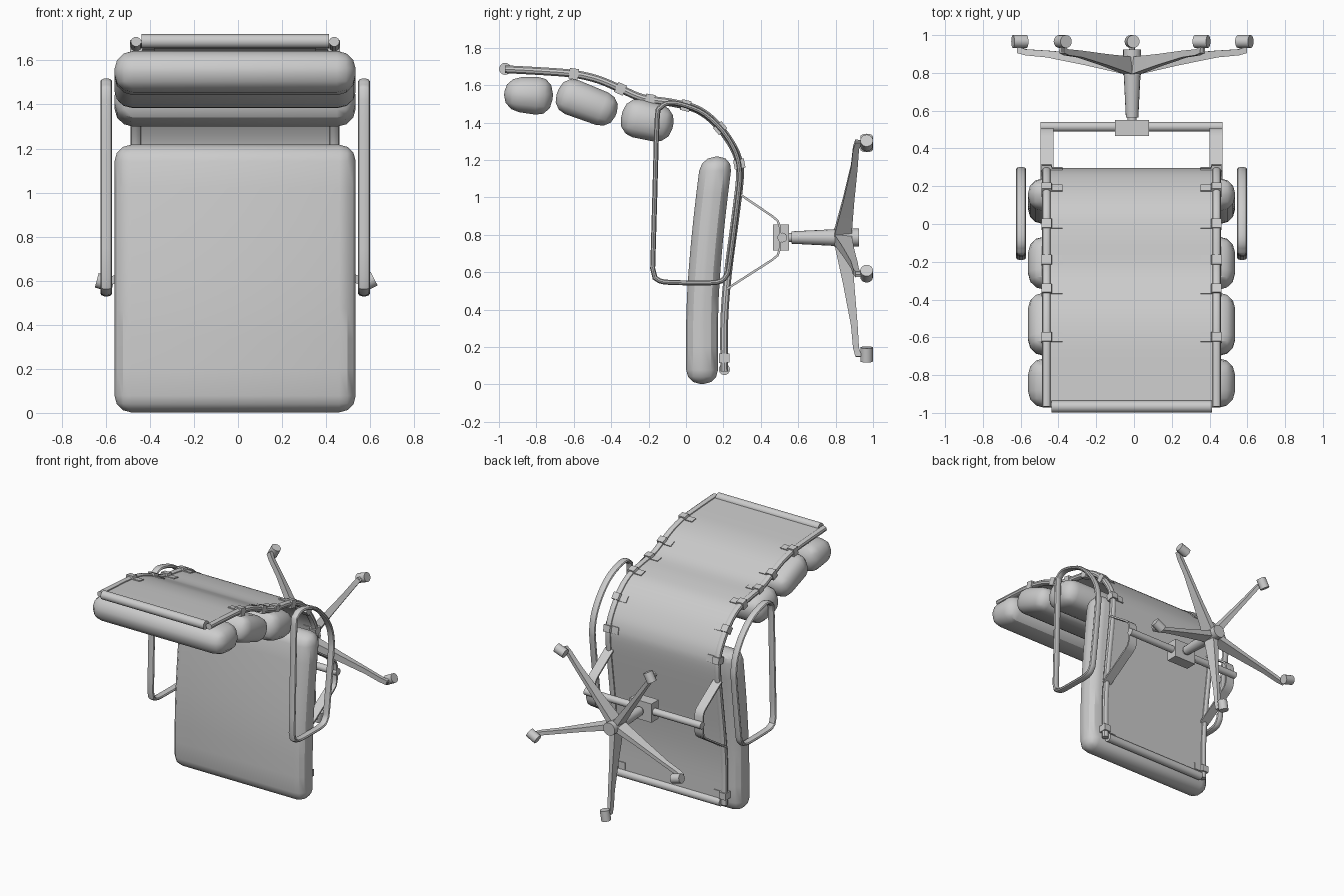
import bpy, bmesh, math
from mathutils import Vector, Matrix

if "Cube" in bpy.data.objects:
    bpy.data.objects.remove(bpy.data.objects["Cube"])

CX = -0.013          # chair body sits slightly left of the base's bounding centre
HUB = Vector((-0.01, 0, 0.785))


def finish(name, bm, smooth=35):
    bmesh.ops.recalc_face_normals(bm, faces=bm.faces)
    me = bpy.data.meshes.new(name)
    bm.to_mesh(me)
    bm.free()
    ob = bpy.data.objects.new(name, me)
    bpy.context.collection.objects.link(ob)
    if smooth:
        for o in bpy.context.selected_objects:
            o.select_set(False)
        ob.select_set(True)
        bpy.context.view_layer.objects.active = ob
        bpy.ops.object.shade_smooth_by_angle(angle=math.radians(smooth))
    return ob


def spline(pts, n=4):
    """Catmull-Rom through 2D points."""
    P = [Vector(p) for p in pts]
    P = [2 * P[0] - P[1]] + P + [2 * P[-1] - P[-2]]
    out = []
    for a, b, c, d in zip(P, P[1:], P[2:], P[3:]):
        for k in range(n):
            t = k / n
            out.append(0.5 * (2 * b + (c - a) * t + (2 * a - 5 * b + 4 * c - d) * t * t
                              + (3 * b - a - 3 * c + d) * t ** 3))
    return out + [P[-2]]


def sweep(name, path, section, x, closed=False, smooth=35):
    """Sweep an (x, normal) section along a path in the y-z plane."""
    bm = bmesh.new()
    path = [Vector(p) for p in path]
    n, rings = len(path), []
    for i, p in enumerate(path):
        a = path[i - 1] if (closed or i) else p
        b = path[(i + 1) % n] if (closed or i < n - 1) else p
        t1 = (p - a).normalized() if (p - a).length else (b - p).normalized()
        t2 = (b - p).normalized() if (b - p).length else t1
        t = (t1 + t2).normalized()
        nor = Vector((t.y, -t.x)) / max(0.5, t.dot(t1))
        rings.append([bm.verts.new((x + u, p.x + nor.x * v, p.y + nor.y * v)) for u, v in section])
    m = len(section)
    for i in range(n if closed else n - 1):
        r, q = rings[i], rings[(i + 1) % n]
        for j in range(m):
            bm.faces.new((r[j], r[(j + 1) % m], q[(j + 1) % m], q[j]))
    if not closed:
        bm.faces.new(rings[0])
        bm.faces.new(rings[-1])
    return finish(name, bm, smooth)


def oval(a, b, n=10):
    return [(a * math.cos(2 * math.pi * k / n), b * math.sin(2 * math.pi * k / n)) for k in range(n)]


def rect(a, b):
    return [(-a, -b), (a, -b), (a, b), (-a, b)]


def rod(name, p, q, r1, r2=None, seg=16):
    p, q = Vector(p), Vector(q)
    bm = bmesh.new()
    rot = (q - p).to_track_quat('Z', 'Y').to_matrix().to_4x4()
    bmesh.ops.create_cone(bm, cap_ends=True, segments=seg, radius1=r1,
                          radius2=r1 if r2 is None else r2, depth=(q - p).length,
                          matrix=Matrix.Translation((p + q) / 2) @ rot)
    return finish(name, bm)


def cushion(name, size, loc, tilt, bevel, shape=None):
    bm = bmesh.new()
    bmesh.ops.create_cube(bm, size=1, matrix=Matrix.Diagonal((*size, 1)))
    bmesh.ops.bevel(bm, geom=bm.edges[:], offset=bevel, segments=3, profile=0.5, affect='EDGES')
    if shape:
        shape(bm)
    bm.transform(Matrix.Translation(loc) @ Matrix.Rotation(math.radians(tilt), 4, 'X'))
    return finish(name, bm, 30)


# Seat cushion, gently bent
def bend_seat(bm):
    for k in range(1, 8):
        bmesh.ops.bisect_plane(bm, geom=bm.verts[:] + bm.edges[:] + bm.faces[:],
                               plane_co=(0, 0, -0.55 + k * 0.1375), plane_no=(0, 0, 1))
    for v in bm.verts:
        v.co.y += 0.08 * max(0, (v.co.z + 0.26) / 0.87) ** 1.5


cushion("seat_cushion", (1.095, 0.17, 1.215), (CX, 0.086, 0.61), 0, 0.075, bend_seat)


# Three back cushions, tapered toward the outer end
def taper(amount):
    def f(bm):
        for v in bm.verts:
            v.co.z *= 1 + amount * v.co.y
    return f


cushion("lower_back_cushion", (1.095, 0.28, 0.205), (CX, -0.207, 1.41), -13, 0.085, taper(-0.3))
cushion("middle_back_cushion", (1.095, 0.335, 0.19), (CX, -0.53, 1.505), -21, 0.08, taper(-0.3))
cushion("upper_back_cushion", (1.095, 0.26, 0.195), (CX, -0.842, 1.546), -4, 0.085, taper(0.8))

# Frame curve from seat edge to top of back
frame = spline([(0.205, 0.07), (0.205, 0.35), (0.225, 0.6), (0.262, 0.88), (0.288, 1.1), (0.28, 1.2),
                (0.24, 1.29), (0.16, 1.395), (0.06, 1.47), (-0.07, 1.505), (-0.23, 1.53),
                (-0.35, 1.58), (-0.47, 1.63), (-0.6, 1.66), (-0.75, 1.673), (-0.968, 1.685)])
sweep("sling_sheet", frame, rect(0.432, 0.007), CX)
rod("top_sling_roll", (CX - 0.425, -0.967, 1.687), (CX + 0.425, -0.967, 1.687), 0.032)
rod("bottom_sling_roll", (CX - 0.425, 0.205, 0.08), (CX + 0.425, 0.205, 0.08), 0.03)

# Armrest loop
arm = spline([(-0.178, 0.62), (-0.167, 1.0), (-0.154, 1.42), (-0.135, 1.48), (-0.085, 1.505),
              (0.0, 1.49), (0.1, 1.445), (0.2, 1.35), (0.265, 1.24), (0.287, 1.14), (0.283, 1.04),
              (0.235, 0.66), (0.215, 0.58), (0.165, 0.546), (0.02, 0.543), (-0.12, 0.548),
              (-0.166, 0.57)], 3)
bracket = [(0.215, 0.508), (0.46, 0.665), (0.49, 0.69), (0.503, 0.73), (0.503, 0.84),
           (0.49, 0.875), (0.46, 0.9), (0.28, 1.022)]

for s, side in ((-1, "left"), (1, "right")):
    sweep(f"{side}_rail", frame, oval(0.024, 0.022), CX + s * 0.45)
    sweep(f"{side}_armrest", arm, oval(0.027, 0.014), CX + s * 0.585, True)
    sweep(f"{side}_bracket", bracket, rect(0.035, 0.006), CX + s * 0.447)
    # Clips that hold the sling to the rail
    clip = [(s * u, v) for u, v in ((0.365, -0.013), (0.42, -0.013), (0.425, -0.029), (0.477, -0.029),
                                    (0.477, 0.029), (0.425, 0.029), (0.42, 0.013), (0.365, 0.013))]
    for k, (y, z) in enumerate(((0.205, 0.13), (0.285, 1.18), (0.19, 1.36), (0.0, 1.49), (-0.2, 1.52),
                                (-0.36, 1.58), (-0.6, 1.66))):
        i = min(range(1, len(frame) - 1), key=lambda j: (frame[j] - Vector((y, z))).length)
        t = (frame[i + 1] - frame[i - 1]).normalized() * 0.025
        sweep(f"{side}_clip_{k + 1}", [frame[i] - t, frame[i] + t], clip, CX)

# Cross bar, pivot block and column
rod("cross_bar", (CX - 0.482, 0.515, 0.785), (CX + 0.482, 0.515, 0.785), 0.026)
bm = bmesh.new()
bmesh.ops.create_cube(bm, size=1, matrix=Matrix.Translation((-0.01, 0.508, 0.785))
                      @ Matrix.Diagonal((0.18, 0.086, 0.14, 1)))
finish("pivot_block", bm, 0)


def hub_rod(name, y1, y2, r1, r2):
    rod(name, HUB + Vector((0, y1, 0)), HUB + Vector((0, y2, 0)), r1, r2)


hub_rod("column_neck", 0.54, 0.6, 0.024, 0.024)
hub_rod("column_sleeve", 0.565, 0.8, 0.033, 0.045)
hub_rod("base_hub", 0.79, 0.925, 0.048, 0.048)

# Five-legged star base with casters
for k, axis in enumerate((80, 27, 20, 62, 165)):
    ang = math.radians(-90 + 72 * k)
    d = Vector((math.cos(ang), 0, math.sin(ang)))
    w = Vector((-d.z, 0, d.x))
    bm = bmesh.new()
    rings = []
    # stations: radius, near y, far y, half width near, half width far
    for r, y0, y1, h0, h1 in ((0.02, 0.79, 0.885, 0.03, 0.022), (0.25, 0.84, 0.9, 0.025, 0.015),
                              (0.47, 0.882, 0.918, 0.019, 0.013), (0.59, 0.893, 0.925, 0.018, 0.013),
                              (0.635, 0.905, 0.94, 0.017, 0.014)):
        rings.append([bm.verts.new(HUB + d * r + w * u + Vector((0, y, 0)))
                      for u, y in ((-h0, y0), (h0, y0), (h1, y1), (-h1, y1))])
    for a, b in zip(rings, rings[1:]):
        for j in range(4):
            bm.faces.new((a[j], a[(j + 1) % 4], b[(j + 1) % 4], b[j]))
    bm.faces.new(rings[0])
    bm.faces.new(rings[-1])
    finish(f"base_leg_{k + 1}", bm, 25)
    tip = HUB + d * 0.625
    rod(f"caster_pin_{k + 1}", tip + Vector((0, 0.91, 0)), tip + Vector((0, 0.95, 0)), 0.013, seg=10)
    c = tip + Vector((0, 0.966, 0))
    a = Vector((math.cos(math.radians(axis)), 0, math.sin(math.radians(axis)))) * 0.038
    rod(f"caster_{k + 1}", c - a, c + a, 0.034)
